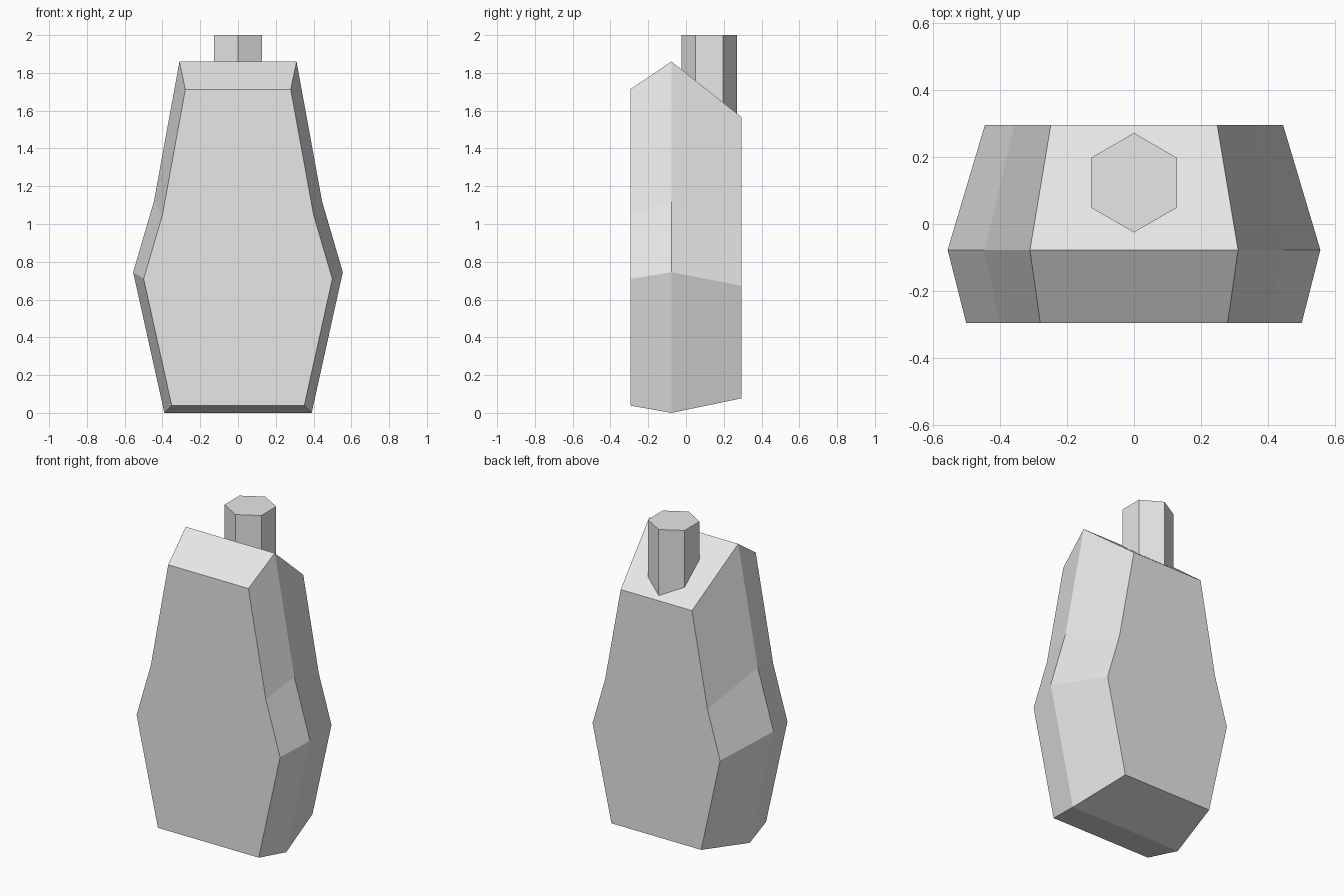
import bpy
import bmesh
from mathutils import Matrix

default = bpy.data.objects.get("Cube")
if default:
    bpy.data.objects.remove(default, do_unlink=True)

# Single plain grey material
grey = bpy.data.materials.new("plain grey")
grey.use_nodes = True
colour = (0.8, 0.8, 0.8, 1)
grey.diffuse_color = colour
grey.node_tree.nodes["Principled BSDF"].inputs["Base Color"].default_value = colour


def finish(name, bm):
    bmesh.ops.recalc_face_normals(bm, faces=bm.faces)
    mesh = bpy.data.meshes.new(name)
    bm.to_mesh(mesh)
    bm.free()
    mesh.materials.append(grey)
    obj = bpy.data.objects.new(name, mesh)
    bpy.context.collection.objects.link(obj)
    return obj


# Bottle body: one mirrored outline lofted through three scaled sections
half_outline = [(0.39, 0), (0.555, 0.745), (0.445, 1.12), (0.31, 1.86)]
outline = half_outline + [(-x, z) for x, z in reversed(half_outline)]
sections = [(-0.295, 0.9), (-0.077, 1), (0.295, 0.8)]
centre_z = 0.386

bm = bmesh.new()
rings = []
for y, scale in sections:
    rings.append([bm.verts.new((x * scale, y, centre_z + (z - centre_z) * scale))
                  for x, z in outline])
for a, b in zip(rings, rings[1:]):
    for i in range(len(outline)):
        j = (i + 1) % len(outline)
        bm.faces.new((a[i], a[j], b[j], b[i]))
bm.faces.new(rings[0])
bm.faces.new(rings[-1])
finish("bottle_body", bm)

# Hexagonal neck with its corners along y, sunk into the sloping top
bottom, top, radius = 1.5, 2.0, 0.148
bm = bmesh.new()
bmesh.ops.create_cone(bm, cap_ends=True, segments=6, radius1=radius,
                      radius2=radius, depth=top - bottom)
if max(v.co.x for v in bm.verts) > max(v.co.y for v in bm.verts):
    bmesh.ops.rotate(bm, verts=bm.verts, matrix=Matrix.Rotation(0.5235988, 3, "Z"))
bmesh.ops.translate(bm, verts=bm.verts, vec=(0, 0.123, (top + bottom) / 2))
finish("bottle_neck", bm)
